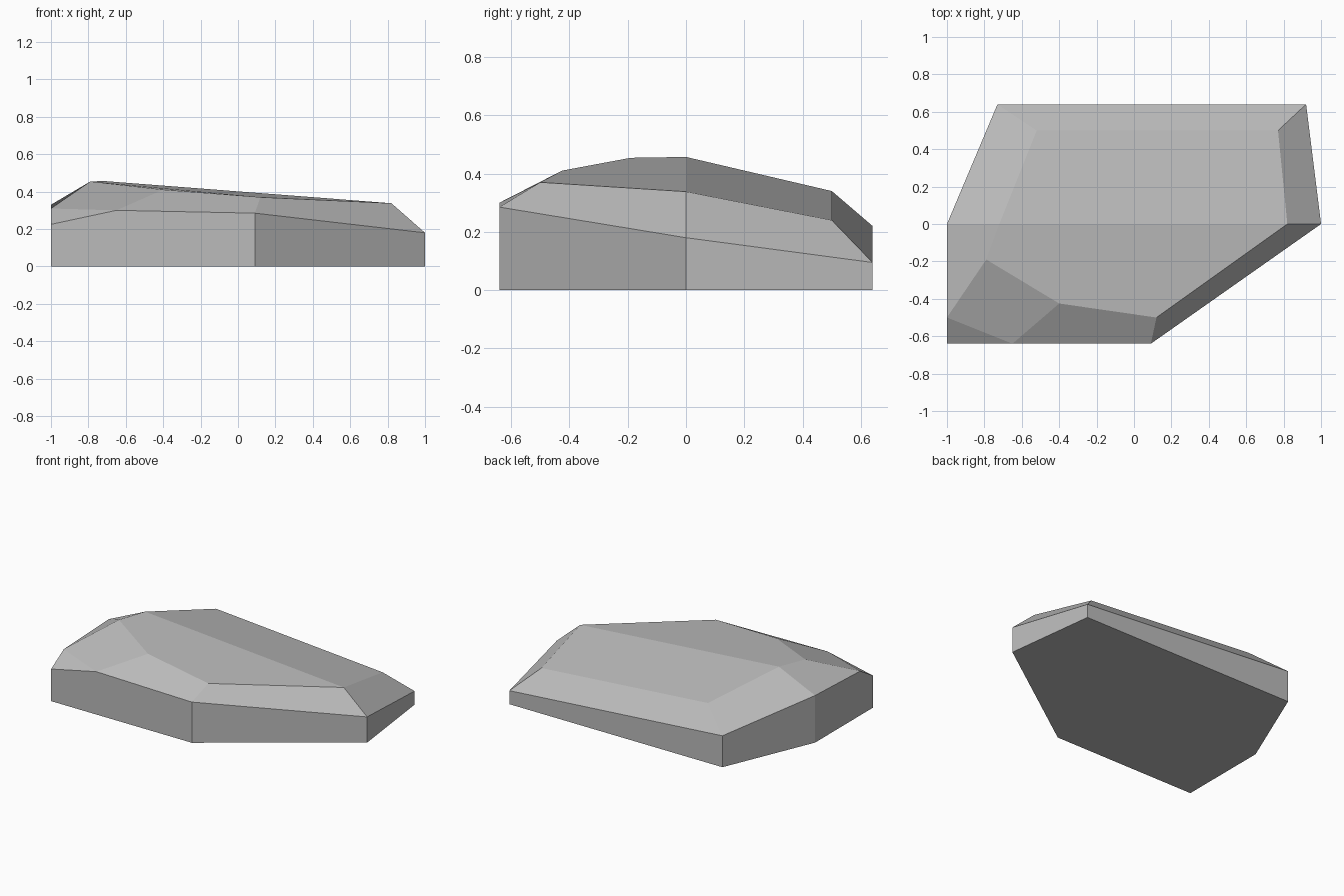
import bpy
import bmesh

cube = bpy.data.objects.get("Cube")
if cube:
    bpy.data.objects.remove(cube, do_unlink=True)

# Single stone colour
stone = bpy.data.materials.new("stone grey")
stone.use_nodes = True
colour = (0.5, 0.5, 0.5, 1)
stone.diffuse_color = colour
bsdf = next(n for n in stone.node_tree.nodes if n.type == 'BSDF_PRINCIPLED')
bsdf.inputs["Base Color"].default_value = colour
bsdf.inputs["Roughness"].default_value = 0.9

# Upper edge of the walls, counter-clockwise from the front right corner
rim_points = [
    (-1, -0.64, 0.225), (-0.65, -0.64, 0.3), (0.09, -0.64, 0.285),
    (1, 0, 0.18), (0.92, 0.64, 0.095), (-0.73, 0.64, 0.22),
    (-1, 0, 0.33), (-1, -0.5, 0.31),
]
# Edge of the sloping crown, in the same order
crown_points = [
    (-0.4, -0.425, 0.41), (0.12, -0.5, 0.37), (0.82, 0, 0.338),
    (0.77, 0.5, 0.24), (-0.52, 0.5, 0.34), (-0.72, 0, 0.457),
    (-0.79, -0.19, 0.454),
]

bm = bmesh.new()
base = [bm.verts.new((x, y, 0)) for x, y, z in rim_points]
rim = [bm.verts.new(p) for p in rim_points]
crown = [bm.verts.new(p) for p in crown_points]

# Flat underside and upright walls
bm.faces.new(base[::-1])
for i in range(len(base)):
    j = (i + 1) % len(base)
    bm.faces.new((base[i], base[j], rim[j], rim[i]))

# Chamfer facets between rim and crown, plus the chipped corner
for i in range(len(crown)):
    j = (i + 1) % len(crown)
    bm.faces.new((rim[i + 1], rim[(i + 1) % 7 + 1], crown[j], crown[i]))
bm.faces.new((rim[0], rim[1], rim[-1]))

# Crown: front and back planes meeting along a ridge
bm.faces.new((crown[0], crown[1], crown[2], crown[5], crown[6]))
bm.faces.new(crown[2:6])
bmesh.ops.recalc_face_normals(bm, faces=bm.faces)

mesh = bpy.data.meshes.new("flat_rock")
bm.to_mesh(mesh)
bm.free()
mesh.materials.append(stone)
rock = bpy.data.objects.new("flat_rock", mesh)
bpy.context.collection.objects.link(rock)
